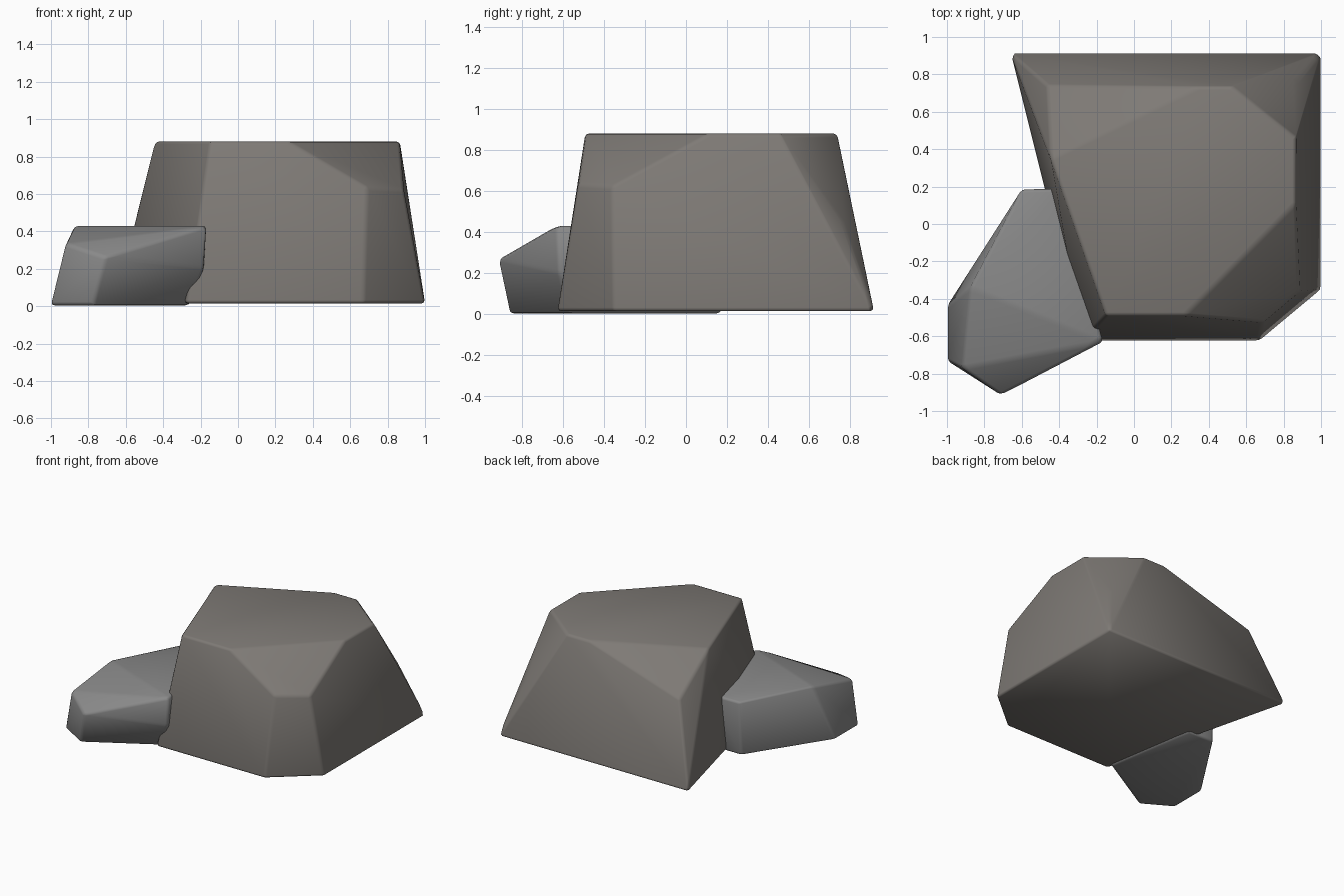
import bpy, bmesh, math

if "Cube" in bpy.data.objects:
    bpy.data.objects.remove(bpy.data.objects["Cube"])


def rock(name, points, color, bevel):
    """Convex faceted stone with narrow rounded edges."""
    bm = bmesh.new()
    for p in points:
        bm.verts.new(p)
    res = bmesh.ops.convex_hull(bm, input=bm.verts[:])
    loose = [v for v in bm.verts if not v.link_faces]
    bmesh.ops.delete(bm, geom=loose, context='VERTS')
    bmesh.ops.dissolve_limit(bm, angle_limit=math.radians(4),
                             verts=bm.verts[:], edges=bm.edges[:])
    bmesh.ops.recalc_face_normals(bm, faces=bm.faces[:])
    mesh = bpy.data.meshes.new(name)
    bm.to_mesh(mesh)
    bm.free()
    obj = bpy.data.objects.new(name, mesh)
    bpy.context.collection.objects.link(obj)
    mod = obj.modifiers.new("soft_edges", 'BEVEL')
    mod.width = bevel
    mod.segments = 2
    mod.limit_method = 'ANGLE'
    mod.angle_limit = math.radians(12)
    bpy.context.view_layer.objects.active = obj
    obj.select_set(True)
    bpy.ops.object.shade_smooth()
    obj.select_set(False)
    mat = bpy.data.materials.new(name + "_stone")
    mat.diffuse_color = color
    mat.use_nodes = True
    mat.node_tree.nodes["Principled BSDF"].inputs["Base Color"].default_value = mat.diffuse_color
    mesh.materials.append(mat)
    return obj


def level(z, outline):
    return [(x, y, z) for x, y in outline]


# Large boulder: base, chamfer corners, flat top
large = level(0.015, [(-0.66, 0.915), (1.0, 0.915), (1.0, -0.35),
                      (0.67, -0.625), (-0.275, -0.625)])
large += [(-0.465, 0.745, 0.63), (0.875, 0.775, 0.42),
          (0.69, -0.525, 0.635), (0.885, -0.36, 0.625)]
large += level(0.88, [(-0.445, 0.35), (-0.15, -0.49), (0.27, -0.49), (0.865, 0.11),
                      (0.865, 0.46), (0.52, 0.735), (0.35, 0.735)])
rock("large_boulder", large, (0.21, 0.195, 0.18, 1), 0.018)

# Small boulder: base, sloping front rim, flat top
small = level(0.005, [(-1.0, -0.73), (-1.0, -0.44), (-0.6, 0.17), (-0.38, 0.17),
                      (-0.26, -0.56), (-0.78, -0.86)])
small += [(-0.71, -0.915, 0.265), (-0.92, -0.77, 0.335), (-0.18, -0.62, 0.2)]
small += level(0.43, [(-0.875, -0.34), (-0.6, 0.185), (-0.38, 0.19), (-0.165, -0.63)])
rock("small_boulder", small, (0.25, 0.25, 0.25, 1), 0.018)
